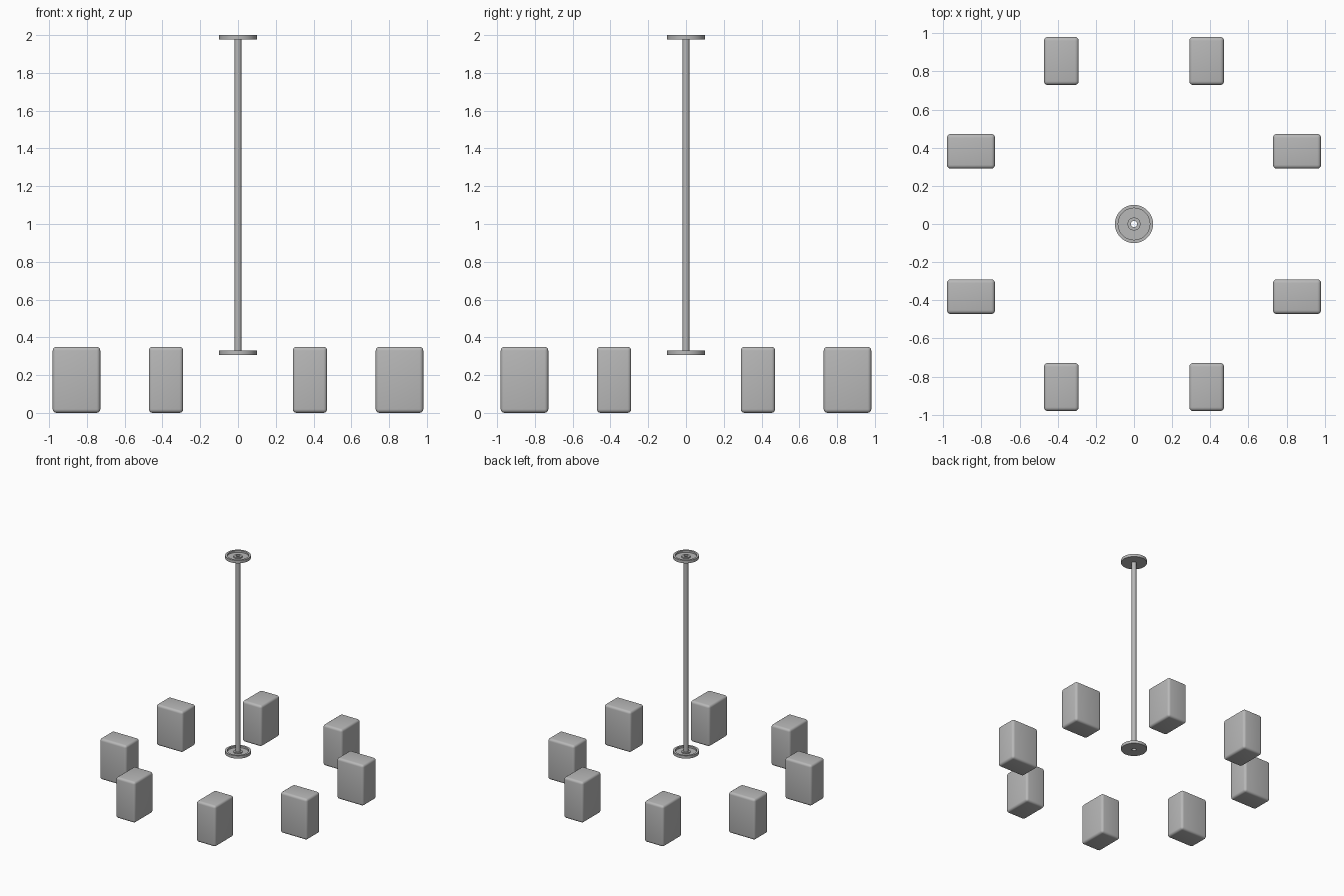
import bpy, bmesh, math

if "Cube" in bpy.data.objects:
    bpy.data.objects.remove(bpy.data.objects["Cube"])

# Shared dark grey
grey = bpy.data.materials.new("dark_grey")
grey.diffuse_color = (0.48, 0.48, 0.48, 1)
grey.use_nodes = True
grey.node_tree.nodes["Principled BSDF"].inputs["Base Color"].default_value = grey.diffuse_color


def add_object(name, bm):
    bmesh.ops.recalc_face_normals(bm, faces=bm.faces)
    mesh = bpy.data.meshes.new(name)
    bm.to_mesh(mesh)
    bm.free()
    mesh.materials.append(grey)
    obj = bpy.data.objects.new(name, mesh)
    bpy.context.collection.objects.link(obj)
    bpy.ops.object.select_all(action='DESELECT')
    obj.select_set(True)
    bpy.context.view_layer.objects.active = obj
    bpy.ops.object.shade_smooth_by_angle(angle=math.radians(35))
    return obj


def lathe(name, profile, steps=48):
    """Revolve a closed (radius, height) loop about z."""
    bm = bmesh.new()
    rings = []
    for i in range(steps):
        a = 2 * math.pi * i / steps
        rings.append([bm.verts.new((r * math.cos(a), r * math.sin(a), z)) for r, z in profile])
    n = len(profile)
    for i in range(steps):
        p, q = rings[i], rings[(i + 1) % steps]
        for j in range(n):
            k = (j + 1) % n
            bm.faces.new((p[j], q[j], q[k], p[k]))
    return add_object(name, bm)


def block(name, x, y, sx, sy, height=0.35):
    bm = bmesh.new()
    bmesh.ops.create_cube(bm, size=1)
    for v in bm.verts:
        v.co = (x + v.co.x * sx, y + v.co.y * sy, (v.co.z + 0.5) * height)
    bmesh.ops.bevel(bm, geom=bm.edges[:], offset=0.02, segments=4, profile=0.5, affect='EDGES')
    return add_object(name, bm)


# Hollow centre pole
lathe("pole", [(0.0165, 0.308), (0.018, 0.308), (0.018, 1.995), (0.0165, 1.995)], 32)

# Dished flanges: upright rim, recessed floor, collar round the pole
for name, z in (("lower_flange", 0.306), ("upper_flange", 1.976)):
    lathe(name, [(0.018, z), (0.1, z), (0.1, z + 0.024), (0.083, z + 0.024),
                 (0.083, z + 0.009), (0.034, z + 0.009), (0.034, z + 0.018), (0.018, z + 0.018)])

# Ring of eight rounded seat blocks, a pair on each side
for s in (-1, 1):
    for t in (-1, 1):
        tag = f"{'right' if s > 0 else 'left'}_{'back' if t > 0 else 'front'}"
        block("side_seat_" + tag, s * 0.855, t * 0.381, 0.252, 0.182)
        block("end_seat_" + tag, s * 0.381, t * 0.855, 0.182, 0.252)
